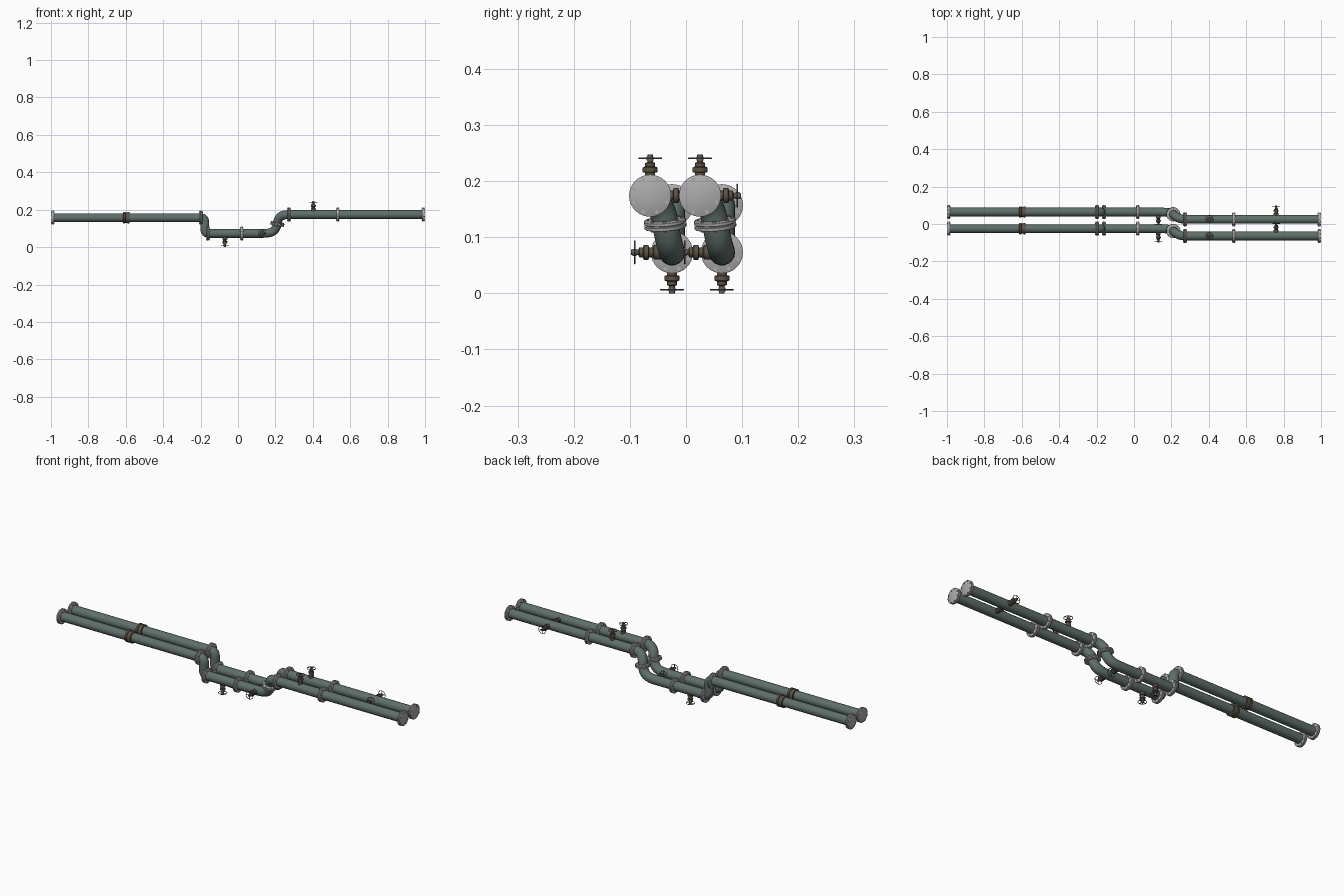
import bpy, bmesh, math
from mathutils import Vector, Matrix

if "Cube" in bpy.data.objects:
    bpy.data.objects.remove(bpy.data.objects["Cube"])


def material(name, col):
    m = bpy.data.materials.new(name)
    m.diffuse_color = (*col, 1)
    m.use_nodes = True
    m.node_tree.nodes["Principled BSDF"].inputs["Base Color"].default_value = m.diffuse_color
    return m


GREEN = material("grey green paint", (0.115, 0.16, 0.145))
STEEL = material("flange steel", (0.42, 0.41, 0.41))
BRASS = material("dull brown metal", (0.11, 0.085, 0.06))
DARK = material("dark steel", (0.14, 0.14, 0.14))

R = 0.0235                      # pipe radius
Z_LEFT, Z_LOW, Z_RIGHT = 0.157, 0.073, 0.174
SHIFT = -0.039                  # sideways jog of the right half


def finish(name, bm, mats):
    bmesh.ops.recalc_face_normals(bm, faces=bm.faces)
    me = bpy.data.meshes.new(name)
    bm.to_mesh(me)
    bm.free()
    for m in mats:
        me.materials.append(m)
    ob = bpy.data.objects.new(name, me)
    bpy.context.collection.objects.link(ob)
    smooth(ob)
    return ob


def smooth(ob):
    bpy.ops.object.select_all(action='DESELECT')
    ob.select_set(True)
    bpy.context.view_layer.objects.active = ob
    bpy.ops.object.shade_smooth_by_angle(angle=math.radians(35))


def frame(pos, direction):
    rot = Vector(direction).to_track_quat('Z', 'Y').to_matrix().to_4x4()
    return Matrix.Translation(pos) @ rot


def lathe(bm, profile, mat, n=32, index=0):
    """Closed turned solid from (radius, height) points along local z."""
    rings = [[bm.verts.new(mat @ Vector((r * math.cos(2 * math.pi * k / n),
                                         r * math.sin(2 * math.pi * k / n), h)))
              for k in range(n)] for r, h in profile]
    faces = [bm.faces.new(rings[0][::-1]), bm.faces.new(rings[-1])]
    for a, b in zip(rings, rings[1:]):
        for k in range(n):
            j = (k + 1) % n
            faces.append(bm.faces.new((a[k], a[j], b[j], b[k])))
    for f in faces:
        f.material_index = index


def bezier(a, b, c, d, n=14):
    a, b, c, d = map(Vector, (a, b, c, d))
    return [a * (1 - t)**3 + b * 3 * t * (1 - t)**2 + c * 3 * t * t * (1 - t) + d * t**3
            for t in (i / n for i in range(n + 1))]


def pipe(y):
    pts = [Vector((-0.985, 0, Z_LEFT))]
    pts += bezier((-0.2, 0, Z_LEFT), (-0.15, 0, Z_LEFT), (-0.205, 0, Z_LOW), (-0.155, 0, Z_LOW), 18)
    pts += bezier((0.13, 0, Z_LOW), (0.19, 0, Z_LOW), (0.202, -0.006, 0.09), (0.21, -0.012, 0.124))
    pts += bezier((0.21, -0.012, 0.124), (0.215, -0.016, 0.163), (0.232, SHIFT, Z_RIGHT),
                  (0.275, SHIFT, Z_RIGHT))[1:]
    pts.append(Vector((0.985, SHIFT, Z_RIGHT)))
    cu = bpy.data.curves.new("pipe", 'CURVE')
    cu.dimensions = '3D'
    cu.bevel_depth, cu.bevel_resolution, cu.use_fill_caps = R, 7, True
    sp = cu.splines.new('POLY')
    sp.points.add(len(pts) - 1)
    for p, v in zip(sp.points, pts):
        p.co = (v.x, v.y + y, v.z, 1)
    ob = bpy.data.objects.new("pipe", cu)
    bpy.context.collection.objects.link(ob)
    cu.materials.append(GREEN)
    bpy.ops.object.select_all(action='DESELECT')
    ob.select_set(True)
    bpy.context.view_layer.objects.active = ob
    bpy.ops.object.convert(target='MESH')
    smooth(bpy.context.view_layer.objects.active)


def flange(pos, direction):
    """Pair of bolted plates."""
    bm = bmesh.new()
    m = frame(pos, direction)
    for s in (-0.0042, 0.0042):
        lathe(bm, [(0.036, s - 0.0034), (0.0375, s - 0.0024), (0.0375, s + 0.0024),
                   (0.036, s + 0.0034)], m)
    lathe(bm, [(0.034, -0.003), (0.034, 0.003)], m)
    for k in range(8):
        a = math.pi * (k + 0.5) / 4
        b = m @ Matrix.Translation((0.0315 * math.cos(a), 0.0315 * math.sin(a), 0))
        lathe(bm, [(0.0036, -0.0098), (0.0036, 0.0098)], b, 6)
    finish("flange", bm, [STEEL])


def coupling(pos):
    """Dark sleeve with two raised bands."""
    bm = bmesh.new()
    lathe(bm, [(0.026, -0.017), (0.03, -0.016), (0.03, -0.006), (0.027, -0.005),
               (0.027, 0.005), (0.03, 0.006), (0.03, 0.016), (0.026, 0.017)],
          frame(pos, (1, 0, 0)))
    finish("coupling", bm, [BRASS])


def valve(pos, direction):
    """Turned valve body with a spoked hand wheel."""
    bm = bmesh.new()
    m = frame(pos, direction)
    lathe(bm, [(0.013, 0.018), (0.013, 0.032), (0.009, 0.034), (0.009, 0.041), (0.0135, 0.042),
               (0.0135, 0.05), (0.009, 0.052), (0.009, 0.058), (0.005, 0.06), (0.005, 0.073)], m, 16)
    # wheel rim
    n, k = 24, 6
    rim = [[bm.verts.new(m @ Vector((
        (0.02 + 0.0015 * math.cos(2 * math.pi * j / k)) * math.cos(2 * math.pi * i / n),
        (0.02 + 0.0015 * math.cos(2 * math.pi * j / k)) * math.sin(2 * math.pi * i / n),
        0.0665 + 0.0015 * math.sin(2 * math.pi * j / k)))) for j in range(k)] for i in range(n)]
    for i in range(n):
        for j in range(k):
            f = bm.faces.new((rim[i][j], rim[i - 1][j], rim[i - 1][j - 1], rim[i][j - 1]))
            f.material_index = 1
    # spokes and hub
    for i in range(2):
        s = m @ Matrix.Translation((0, 0, 0.0665)) @ Matrix.Rotation(math.pi / 2 * i, 4, 'Z') \
            @ Matrix.Rotation(math.pi / 2, 4, 'X')
        lathe(bm, [(0.0014, -0.02), (0.0014, 0.02)], s, 6, 1)
    lathe(bm, [(0.0062, 0.063), (0.0062, 0.07)], m, 12, 1)
    finish("valve", bm, [BRASS, DARK])


# two identical pipe runs side by side
for y in (0.064, -0.025):
    pipe(y)
    for x in (-0.9905, -0.198, -0.16, 0.02):
        flange((x, y, Z_LEFT if x < -0.18 else Z_LOW), (1, 0, 0))
    flange((0.21, y - 0.012, 0.124), (0.18, -0.08, 1))
    for x in (0.273, 0.533, 0.9905):
        flange((x, y + SHIFT, Z_RIGHT), (1, 0, 0))
    coupling((-0.597, y, Z_LEFT))
    valve((-0.07, y, Z_LOW), (0, 0, -1))
    valve((0.13, y, Z_LOW), (0, -1, 0))
    valve((0.403, y + SHIFT, Z_RIGHT), (0, 0, 1))
    valve((0.76, y + SHIFT, Z_RIGHT), (0, 1, 0))
